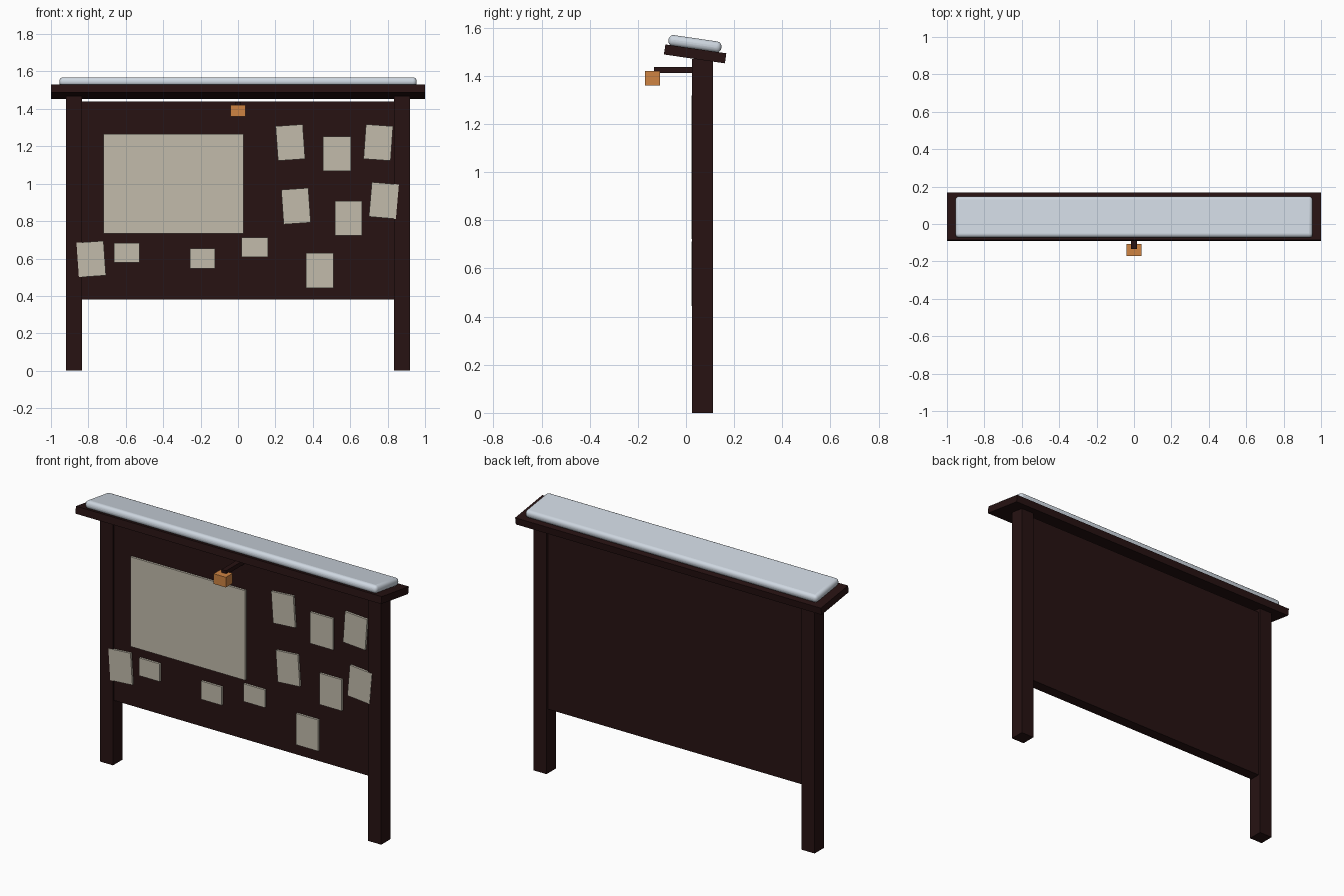
import bpy
from math import radians

cube = bpy.data.objects.get("Cube")
if cube:
    bpy.data.objects.remove(cube, do_unlink=True)


def material(name, rgb):
    mat = bpy.data.materials.new(name)
    mat.use_nodes = True
    mat.diffuse_color = (*rgb, 1)
    mat.node_tree.nodes["Principled BSDF"].inputs["Base Color"].default_value = (*rgb, 1)
    return mat


wood = material("dark_wood", (0.02, 0.006, 0.006))
paper = material("aged_paper", (0.54, 0.50, 0.41))
snow = material("snow", (0.62, 0.68, 0.75))
amber = material("amber", (0.62, 0.23, 0.055))


def box(name, centre, size, mat, rotation=(0, 0, 0)):
    bpy.ops.mesh.primitive_cube_add(size=1, location=centre,
                                    rotation=[radians(a) for a in rotation])
    obj = bpy.context.object
    obj.name = name
    obj.scale = size
    bpy.ops.object.transform_apply(location=False, rotation=False, scale=True)
    obj.data.materials.append(mat)
    return obj


# Posts, reaching into the sloped roof
for side, label in ((1, "left"), (-1, "right")):
    box(label + "_post", (side * 0.877, 0.068, 0.735), (0.085, 0.087, 1.47), wood)

# Board set between the posts, slightly recessed on both faces
box("notice_panel", (0, 0.067, 0.91), (1.68, 0.065, 1.06), wood)

# Roof plank with a rounded layer of snow
slope = (-8.3, 0, 0)
box("roof", (0, 0.038, 1.491), (2, 0.256, 0.042), wood, slope)
layer = box("snow_layer", (0, 0.037, 1.533), (1.91, 0.222, 0.046), snow, slope)
bevel = layer.modifiers.new("rounding", "BEVEL")
bevel.width = 0.02
bevel.segments = 4
bpy.ops.object.shade_smooth_by_angle()

# Lantern hanging from a short arm
box("lantern_arm", (0, -0.049, 1.425), (0.03, 0.168, 0.025), wood)
box("lantern", (0, -0.139, 1.39), (0.08, 0.063, 0.06), amber)

# Pinned papers: x, z, width, height, clockwise tilt
sheets = [
    (-0.345, 1.00, 0.75, 0.53, 0),
    (0.28, 1.22, 0.145, 0.185, -4),
    (0.53, 1.16, 0.15, 0.185, 0),
    (0.75, 1.22, 0.145, 0.185, 4),
    (0.31, 0.88, 0.145, 0.185, -4),
    (0.59, 0.815, 0.145, 0.185, 0),
    (0.78, 0.91, 0.145, 0.185, 5),
    (-0.785, 0.597, 0.145, 0.185, -4),
    (-0.595, 0.63, 0.135, 0.105, 0),
    (-0.19, 0.60, 0.135, 0.108, 0),
    (0.09, 0.66, 0.14, 0.105, 0),
    (0.437, 0.536, 0.145, 0.185, 0),
]
for x, z, width, height, tilt in sheets:
    box("paper_sheet", (x, 0.029, z), (width, 0.014, height), paper, (0, tilt, 0))
